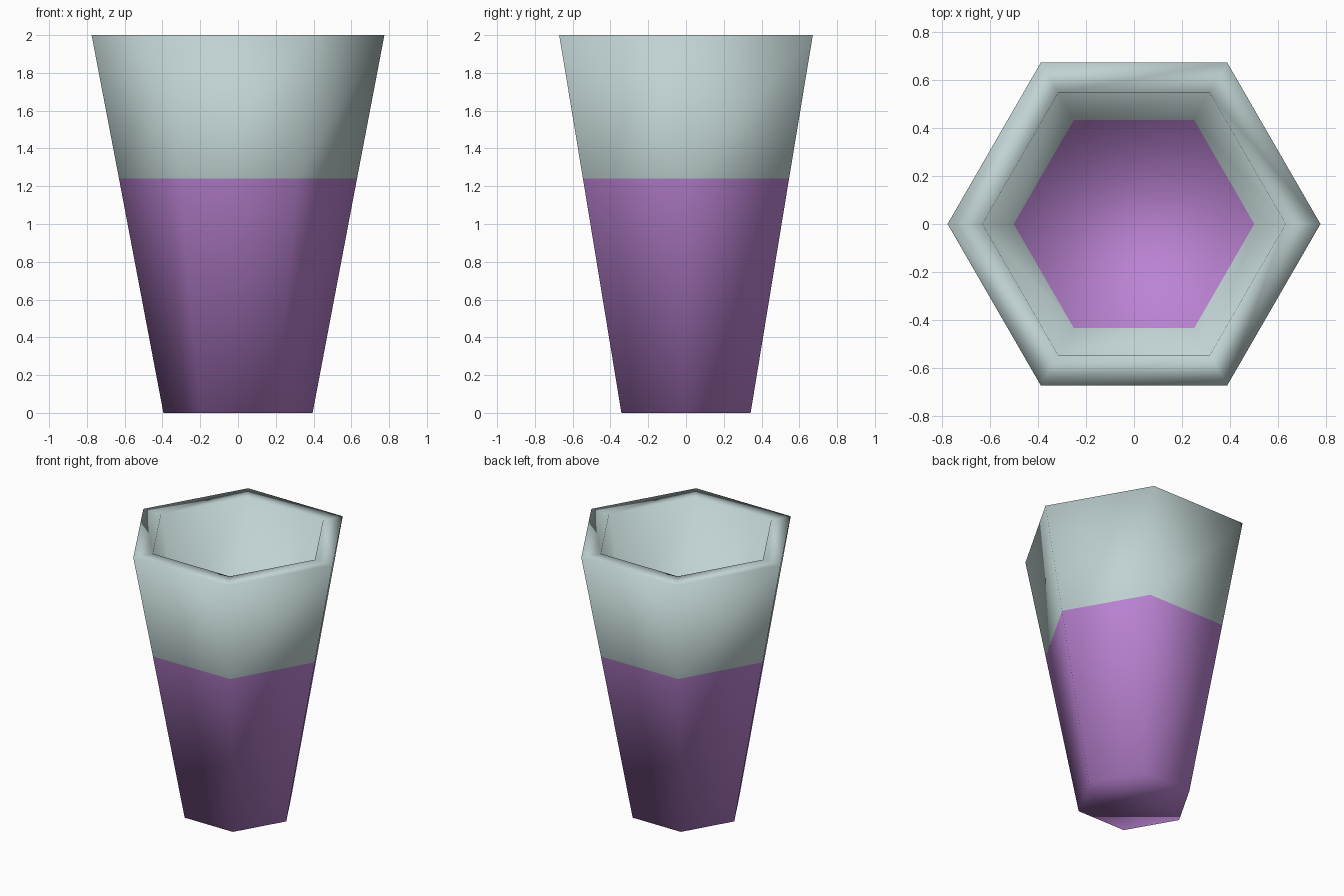
import bpy, bmesh, math

if "Cube" in bpy.data.objects:
    bpy.data.objects.remove(bpy.data.objects["Cube"])

SIDES = 6
FILL = 1.24  # height where the colour changes


def material(name, rgb):
    m = bpy.data.materials.new(name)
    m.diffuse_color = (*rgb, 1.0)
    m.use_nodes = True
    m.node_tree.nodes["Principled BSDF"].inputs["Base Color"].default_value = m.diffuse_color
    return m


# Profile from the base up the outer wall, over the rim, down to the drink
profile = [(0.395, 0.0), (0.63, FILL), (0.775, 2.0), (0.63, 2.0), (0.50, FILL)]

bm = bmesh.new()
rings = []
for r, z in profile:
    rings.append([bm.verts.new((r * math.cos(math.tau * i / SIDES),
                                r * math.sin(math.tau * i / SIDES), z))
                  for i in range(SIDES)])

# Walls and rim
for a, b in zip(rings, rings[1:]):
    for i in range(SIDES):
        j = (i + 1) % SIDES
        bm.faces.new((a[i], a[j], b[j], b[i]))

# Base and drink surface
bm.faces.new(rings[0][::-1])
bm.faces.new(rings[-1])
bmesh.ops.recalc_face_normals(bm, faces=bm.faces)

# Purple up to the fill height, grey above it
for f in bm.faces:
    f.smooth = True
    f.material_index = 1 if f.calc_center_median().z > FILL + 0.01 else 0

mesh = bpy.data.meshes.new("hexagonal_cup")
bm.to_mesh(mesh)
bm.free()
mesh.materials.append(material("purple", (0.497, 0.227, 0.651)))
mesh.materials.append(material("pale_grey", (0.527, 0.645, 0.645)))
cup = bpy.data.objects.new("hexagonal_cup", mesh)
bpy.context.collection.objects.link(cup)
